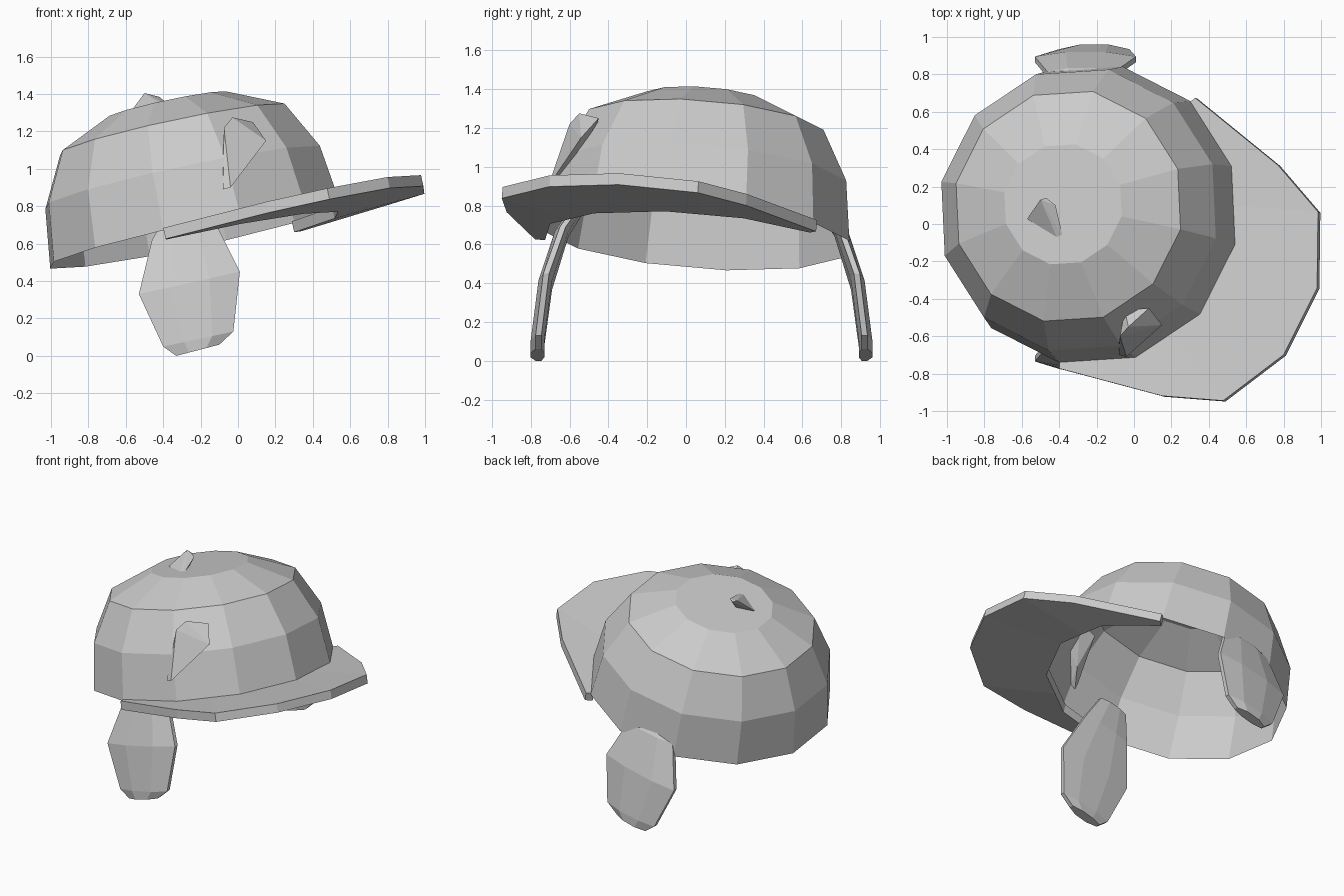
import bpy, bmesh, math
from mathutils import Matrix, Vector

if "Cube" in bpy.data.objects:
    bpy.data.objects.remove(bpy.data.objects["Cube"])

grey = bpy.data.materials.new("plain grey")
grey.diffuse_color = (0.6, 0.6, 0.6, 1)
grey.use_nodes = True
grey.node_tree.nodes["Principled BSDF"].inputs["Base Color"].default_value = grey.diffuse_color

# the cap sits crooked: turned, tipped back and rolled slightly
TILT = (Matrix.Translation((-0.23, 0.05, 0.645))
        @ Matrix.Rotation(math.radians(-27), 4, 'Z')
        @ Matrix.Rotation(math.radians(-12.8), 4, 'Y')
        @ Matrix.Rotation(math.radians(1.5), 4, 'X'))


def make(name, bm, matrix=None, closed=True):
    if matrix:
        bm.transform(matrix)
    bmesh.ops.recalc_face_normals(bm, faces=bm.faces)
    me = bpy.data.meshes.new(name)
    bm.to_mesh(me)
    bm.free()
    me.materials.append(grey)
    ob = bpy.data.objects.new(name, me)
    bpy.context.collection.objects.link(ob)
    return ob


def bridge(bm, a, b, closed=True):
    n = len(a)
    for i in range(n if closed else n - 1):
        j = (i + 1) % n
        bm.faces.new((a[i], a[j], b[j], b[i]))


# dome: open twelve-sided shell with a flat top
bm = bmesh.new()
rings = []
for r, h in ((0.81, 0), (0.768, 0.317), (0.628, 0.58), (0.328, 0.715)):
    angles = [math.radians(15 + 30 * i) for i in range(12)]
    rings.append([bm.verts.new((r * math.cos(t), r * math.sin(t), h)) for t in angles])
for a, b in zip(rings, rings[1:]):
    bridge(bm, a, b)
bm.faces.new(rings[-1])
make("cap_dome", bm, TILT)

# brim: thick crescent around the front five sides
half = [(0.225, 0.81, 0.01), (0.80, 0.69, 0.02), (1.11, 0.565, 0.02), (1.295, 0.2, 0.03)]
outer = half + [(x, -y, z) for x, y, z in reversed(half)]
inner_angles = [75, 45, 30, 15, -15, -30, -45, -75]
inner = []
for t in inner_angles:
    r = 0.79 * (math.cos(math.radians(15)) if abs(t) == 30 else 1)
    inner.append((r * math.cos(math.radians(t)), r * math.sin(math.radians(t)), 0.01))
bm = bmesh.new()
down = Vector((0, 0, -0.06))
ot = [bm.verts.new(p) for p in outer]
it = [bm.verts.new(p) for p in inner]
ob_ = [bm.verts.new(Vector(p) + down) for p in outer]
ib = [bm.verts.new(Vector(p) + down) for p in inner]
for a, b in ((ot, it), (ob_, ot), (ib, ob_), (it, ib)):
    bridge(bm, a, b, closed=False)
for k in (0, -1):
    bm.faces.new((ot[k], it[k], ib[k], ob_[k]))
make("cap_brim", bm, TILT)

# ear flaps: bowed tapering plates, rows are left x, z, right x, z, outer y
rows = [(-0.38, 0.76, -0.17, 0.81, -0.59),
        (-0.46, 0.62, -0.11, 0.69, -0.675),
        (-0.53, 0.33, 0.01, 0.45, -0.76),
        (-0.40, 0.05, -0.025, 0.13, -0.80),
        (-0.33, 0.00, -0.10, 0.06, -0.80)]


def flap(name, flip):
    bm = bmesh.new()
    loops = []
    for x0, z0, x1, z1, y in rows:
        loop = []
        for t, dy in ((0, 0.025), (0.3, 0), (0.7, 0), (1, 0.025),
                      (1, 0.055), (0.7, 0.07), (0.3, 0.07), (0, 0.055)):
            yy = y + dy
            if flip:
                yy = 0.16 - yy
            loop.append(bm.verts.new((x0 + (x1 - x0) * t, yy, z0 + (z1 - z0) * t)))
        loops.append(loop)
    for a, b in zip(loops, loops[1:]):
        bridge(bm, a, b)
    bm.faces.new(loops[0])
    bm.faces.new(loops[-1])
    make(name, bm)


flap("ear_flap_front", False)
flap("ear_flap_back", True)


# small chunky pegs stuck in the dome
def peg(name, pts):
    bm = bmesh.new()
    for p in pts:
        bm.verts.new(p)
    res = bmesh.ops.convex_hull(bm, input=bm.verts)
    loose = [v for v in bm.verts if not v.link_faces]
    bmesh.ops.delete(bm, geom=loose, context='VERTS')
    make(name, bm)


peg("side_peg", [(-0.075, -0.60, 1.22), (-0.03, -0.55, 1.275), (0.08, -0.45, 1.25),
                 (0.15, -0.54, 1.15), (-0.04, -0.71, 0.90), (-0.08, -0.70, 0.89),
                 (-0.08, -0.64, 1.07), (-0.05, -0.46, 1.2), (0.0, -0.58, 1.0)])
peg("top_peg", [(-0.57, 0.03, 1.31), (-0.50, 0.13, 1.405), (-0.47, 0.14, 1.39),
                (-0.42, 0.10, 1.385), (-0.38, -0.07, 1.35), (-0.40, -0.10, 1.34),
                (-0.56, 0.0, 1.29), (-0.45, 0.04, 1.28)])
